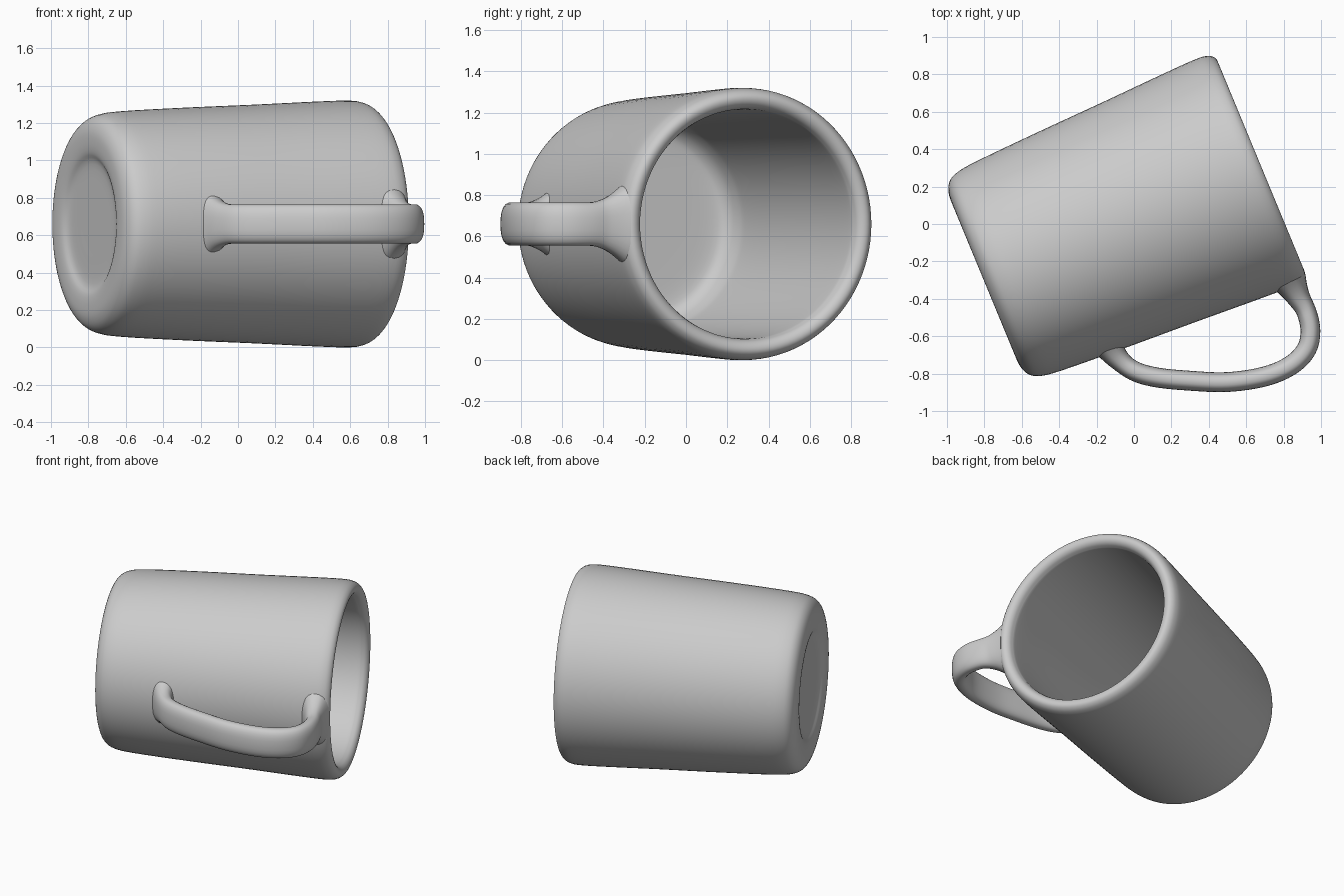
import bpy, bmesh, math
from mathutils import Vector

if "Cube" in bpy.data.objects:
    bpy.data.objects.remove(bpy.data.objects["Cube"])

TILT = math.radians(22.5)
AXIS = Vector((math.cos(TILT), math.sin(TILT), 0))      # from base to rim
SIDE = Vector((-math.sin(TILT), math.cos(TILT), 0))
UP = Vector((0, 0, 1))
CENTRE = SIDE * 0.028 + UP * 0.66

glaze = bpy.data.materials.new("grey glaze")
glaze.diffuse_color = (0.6, 0.6, 0.6, 1)
glaze.use_nodes = True
glaze.node_tree.nodes["Principled BSDF"].inputs["Base Color"].default_value = glaze.diffuse_color


def spline(points, steps):
    """Smooth curve through the given points."""
    p = [Vector(q) for q in points]
    p = [2 * p[0] - p[1]] + p + [2 * p[-1] - p[-2]]
    out = []
    for a, b, c, d in zip(p, p[1:], p[2:], p[3:]):
        for i in range(steps):
            t = i / steps
            out.append(0.5 * (2 * b + (c - a) * t + (2 * a - 5 * b + 4 * c - d) * t * t
                              + (3 * b - a - 3 * c + d) * t ** 3))
    return out + [p[-2]]


def skin(name, rings, caps=False):
    """Join closed rings of points into one smooth object."""
    bm = bmesh.new()
    loops = [[bm.verts.new(v) for v in ring] for ring in rings]
    n = len(loops[0])
    for a, b in zip(loops, loops[1:]):
        for i in range(n):
            j = (i + 1) % n
            bm.faces.new((a[i], a[j], b[j], b[i]))
    if caps:
        bm.faces.new(loops[0])
        bm.faces.new(loops[-1])
    bmesh.ops.remove_doubles(bm, verts=bm.verts, dist=1e-5)
    bmesh.ops.recalc_face_normals(bm, faces=bm.faces)
    mesh = bpy.data.meshes.new(name)
    bm.to_mesh(mesh)
    bm.free()
    mesh.materials.append(glaze)
    obj = bpy.data.objects.new(name, mesh)
    bpy.context.collection.objects.link(obj)
    bpy.ops.object.select_all(action='DESELECT')
    obj.select_set(True)
    bpy.context.view_layer.objects.active = obj
    bpy.ops.object.shade_smooth_by_angle(angle=math.radians(50))
    return obj


# Mug body: (distance along axis, radius), from recessed base over the rim to the inner floor
profile = [(-0.825, 0), (-0.825, 0.17), (-0.828, 0.32), (-0.85, 0.38), (-0.857, 0.44),
           (-0.852, 0.505), (-0.825, 0.558), (-0.77, 0.588), (-0.65, 0.604), (-0.3, 0.622),
           (0.1, 0.638), (0.45, 0.654), (0.64, 0.66), (0.705, 0.652), (0.737, 0.632),
           (0.746, 0.607), (0.735, 0.58), (0.705, 0.562), (0.64, 0.555), (0.3, 0.55),
           (-0.2, 0.54), (-0.55, 0.53), (-0.65, 0.518), (-0.715, 0.482), (-0.74, 0.42),
           (-0.745, 0.25), (-0.745, 0)]
SEGMENTS = 96
body = []
for s, r in spline(profile, 4):
    body.append([CENTRE + AXIS * s + max(r, 0) * (SIDE * math.cos(a) + UP * math.sin(a))
                 for a in (2 * math.pi * i / SEGMENTS for i in range(SEGMENTS))])
skin("mug_body", body)

# Handle: flat rounded band swept along a path, flared where it meets the body
path = spline([(-0.15, -0.63, 0), (-0.085, -0.72, 0), (0, -0.785, 0), (0.12, -0.82, 0),
               (0.3, -0.838, 0), (0.5, -0.845, 0), (0.7, -0.815, 0), (0.84, -0.755, 0),
               (0.922, -0.67, 0), (0.943, -0.57, 0), (0.922, -0.47, 0), (0.878, -0.39, 0),
               (0.835, -0.31, 0)], 6)
lengths = [0]
for a, b in zip(path, path[1:]):
    lengths.append(lengths[-1] + (b - a).length)


def rounded(v):
    return math.copysign(abs(v) ** 0.8, v)


band = []
for k, p in enumerate(path):
    tangent = (path[min(k + 1, len(path) - 1)] - path[max(k - 1, 0)]).normalized()
    across = tangent.cross(UP)
    near = min(lengths[k], lengths[-1] - lengths[k])
    flare = 1 + 0.75 * max(0, 1 - near / 0.19) ** 2
    band.append([p + UP * 0.66 + across * 0.053 * flare * rounded(math.cos(a))
                 + UP * 0.105 * flare * rounded(math.sin(a))
                 for a in (2 * math.pi * i / 28 for i in range(28))])
skin("handle", band, caps=True)
